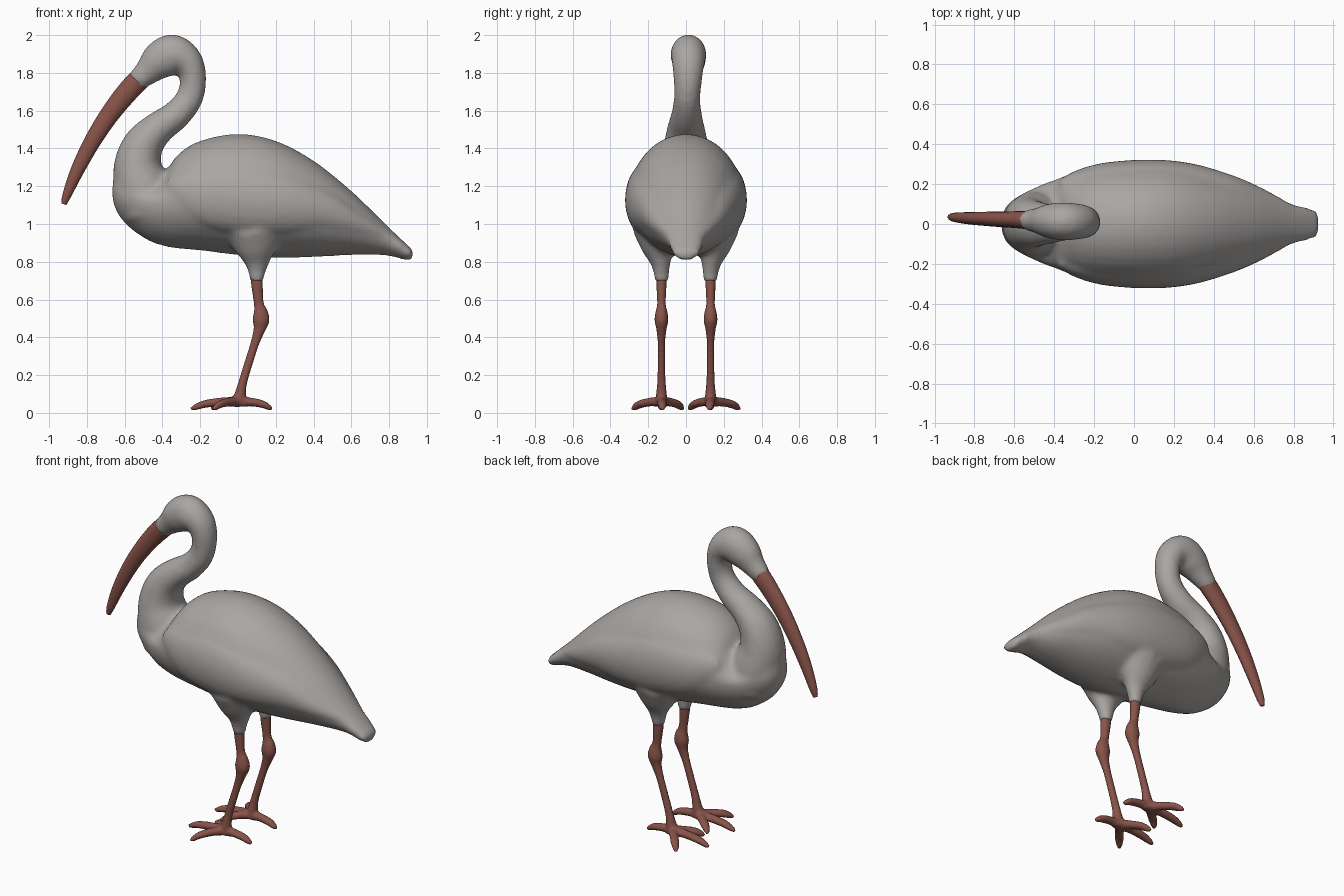
import bpy, bmesh, math
from mathutils import Vector

cube = bpy.data.objects.get("Cube")
if cube:
    bpy.data.objects.remove(cube, do_unlink=True)


def make_material(name, rgb):
    mat = bpy.data.materials.new(name)
    mat.use_nodes = True
    mat.diffuse_color = (*rgb, 1)
    mat.node_tree.nodes["Principled BSDF"].inputs["Base Color"].default_value = (*rgb, 1)
    return mat


plumage = make_material("plumage grey", (0.40, 0.38, 0.365))
skin = make_material("skin russet", (0.25, 0.088, 0.068))


def smooth_path(points, steps=5):
    """Catmull-Rom interpolation of tuples of any length."""
    out = []
    last = len(points) - 1
    for i in range(last):
        quad = zip(points[max(i - 1, 0)], points[i], points[i + 1], points[min(i + 2, last)])
        quad = list(quad)
        for s in range(steps):
            t = s / steps
            out.append([b + 0.5 * t * (c - a + t * (2 * a - 5 * b + 4 * c - d
                        + t * (3 * (b - c) + d - a))) for a, b, c, d in quad])
    return out + [list(points[last])]


def loft(bm, rings):
    """Bridge closed rings of points and cap both ends."""
    rows = [[bm.verts.new(p) for p in ring] for ring in rings]
    n = len(rows[0])
    faces = [bm.faces.new((a[i], a[(i + 1) % n], b[(i + 1) % n], b[i]))
             for a, b in zip(rows, rows[1:]) for i in range(n)]
    faces += [bm.faces.new(rows[0][::-1]), bm.faces.new(rows[-1])]
    bmesh.ops.recalc_face_normals(bm, faces=faces)


def tube(bm, points, sides=16, steps=5):
    """Sweep an ellipse; points are x, y, z, sideways radius, other radius."""
    path = smooth_path(points, steps)
    centres = [Vector(p[:3]) for p in path]
    rings = []
    for i, p in enumerate(path):
        tangent = (centres[min(i + 1, len(path) - 1)] - centres[max(i - 1, 0)]).normalized()
        side = Vector((0, 1, 0))
        side = (side - tangent * tangent.dot(side)).normalized()
        normal = tangent.cross(side)
        angles = [math.tau * k / sides for k in range(sides)]
        rings.append([centres[i] + side * max(p[3], .004) * math.cos(a)
                      + normal * max(p[4], .004) * math.sin(a) for a in angles])
    loft(bm, rings)


def finish(bm, name, mat, voxel=0):
    mesh = bpy.data.meshes.new(name)
    bm.to_mesh(mesh)
    bm.free()
    mesh.materials.append(mat)
    obj = bpy.data.objects.new(name, mesh)
    bpy.context.collection.objects.link(obj)
    if voxel:
        remesh = obj.modifiers.new("fuse", "REMESH")
        remesh.mode = "VOXEL"
        remesh.voxel_size = voxel
        remesh.use_smooth_shade = True
        relax = obj.modifiers.new("relax", "SMOOTH")
        relax.factor = 0.5
        relax.iterations = 6
    for poly in mesh.polygons:
        poly.use_smooth = True
    return obj


# Body: x, top, widest height, bottom, half width
body_sections = [
    (-.665, 1.21, 1.17, 1.13, .03), (-.64, 1.27, 1.16, 1.06, .09),
    (-.58, 1.27, 1.15, .985, .14), (-.48, 1.2, 1.12, .915, .19),
    (-.4, 1.25, 1.12, .885, .22), (-.32, 1.365, 1.13, .87, .25),
    (-.2, 1.44, 1.13, .86, .285), (0, 1.477, 1.12, .835, .305),
    (.2, 1.44, 1.1, .82, .30), (.4, 1.335, 1.05, .825, .255),
    (.6, 1.175, 1.0, .835, .185), (.78, 1.0, .93, .833, .105),
    (.88, .905, .87, .81, .08), (.925, .865, .835, .805, .06)]
bm = bmesh.new()
rings = []
for x, top, mid, low, w in smooth_path(body_sections):
    ring = []
    for k in range(32):
        c, s = math.cos(math.tau * k / 32), math.sin(math.tau * k / 32)
        power = 1 if s > 0 else 1.3
        y = math.copysign(abs(c) ** power, c) * w
        ring.append((x, y, mid + s * (top - mid if s > 0 else mid - low)))
    rings.append(ring)
loft(bm, rings)

# Neck and head, curling back over the breast
tube(bm, [
    (-.46, 0, 1.06, .17, .15), (-.505, 0, 1.19, .16, .155),
    (-.53, 0, 1.31, .135, .128), (-.5, 0, 1.42, .118, .108),
    (-.425, 0, 1.505, .1, .088), (-.33, .003, 1.575, .082, .078),
    (-.258, .006, 1.665, .07, .072), (-.238, .01, 1.77, .076, .07),
    (-.268, .012, 1.86, .088, .083), (-.345, .013, 1.897, .095, .108),
    (-.42, .015, 1.86, .088, .1), (-.48, .017, 1.805, .066, .072),
    (-.545, .02, 1.75, .05, .054)], 24)

# Folded wings and feathered thighs, one of each per side
for side in (-1, 1):
    tube(bm, [
        (-.37, side * .18, 1.22, .03, .04), (-.3, side * .19, 1.19, .07, .11),
        (-.16, side * .2, 1.15, .105, .17), (.05, side * .205, 1.13, .118, .19),
        (.25, side * .195, 1.1, .115, .165), (.45, side * .155, 1.06, .1, .12),
        (.62, side * .11, 1.0, .075, .07), (.78, side * .06, .94, .04, .03)], 24)
    tube(bm, [
        (.09, side * .15, .96, .13, .16), (.095, side * .145, .87, .09, .115),
        (.1, side * .135, .8, .056, .07), (.1, side * .13, .74, .042, .045),
        (.1, side * .13, .69, .036, .036)])
finish(bm, "body", plumage, .016)

# Long down-curved bill
bm = bmesh.new()
tube(bm, [
    (-.485, .018, 1.795, .042, .05), (-.53, .02, 1.757, .046, .058),
    (-.6, .022, 1.682, .042, .056), (-.69, .024, 1.565, .038, .05),
    (-.775, .027, 1.43, .034, .044), (-.85, .03, 1.285, .029, .036),
    (-.905, .034, 1.155, .022, .024), (-.922, .036, 1.105, .012, .014)])
finish(bm, "bill", skin)

# Legs with knobbly joints and four-toed feet
toes = {  # tip x, tip y offset (outward positive)
    "middle": (-.25, .0), "outer": (-.13, .155),
    "inner": (-.14, -.115), "hind": (.18, -.005)}
for side, label in ((-1, "right"), (1, "left")):
    y = side * .13
    bm = bmesh.new()
    tube(bm, [
        (.1, y, .75, .026, .03), (.1, y, .69, .028, .032),
        (.11, y, .58, .023, .027), (.12, y, .535, .032, .038),
        (.122, y, .49, .037, .045), (.113, y, .44, .027, .032),
        (.09, y, .37, .02, .024), (.058, y, .27, .02, .023),
        (.025, y, .16, .023, .024), (.01, y, .09, .03, .032),
        (-.005, y, .045, .036, .045)])
    for tip_x, out in toes.values():
        dx, dy = tip_x, side * out
        tube(bm, [
            (0, y, .058, .03, .028),
            (dx * .35, y + dy * .35, .058, .026, .024),
            (dx * .7, y + dy * .7, .047, .026, .021),
            (dx * .9, y + dy * .9, .03, .019, .016),
            (dx, y + dy, .018, .008, .01)], 12)
    finish(bm, label + "_leg", skin, .009).modifiers["relax"].iterations = 3
